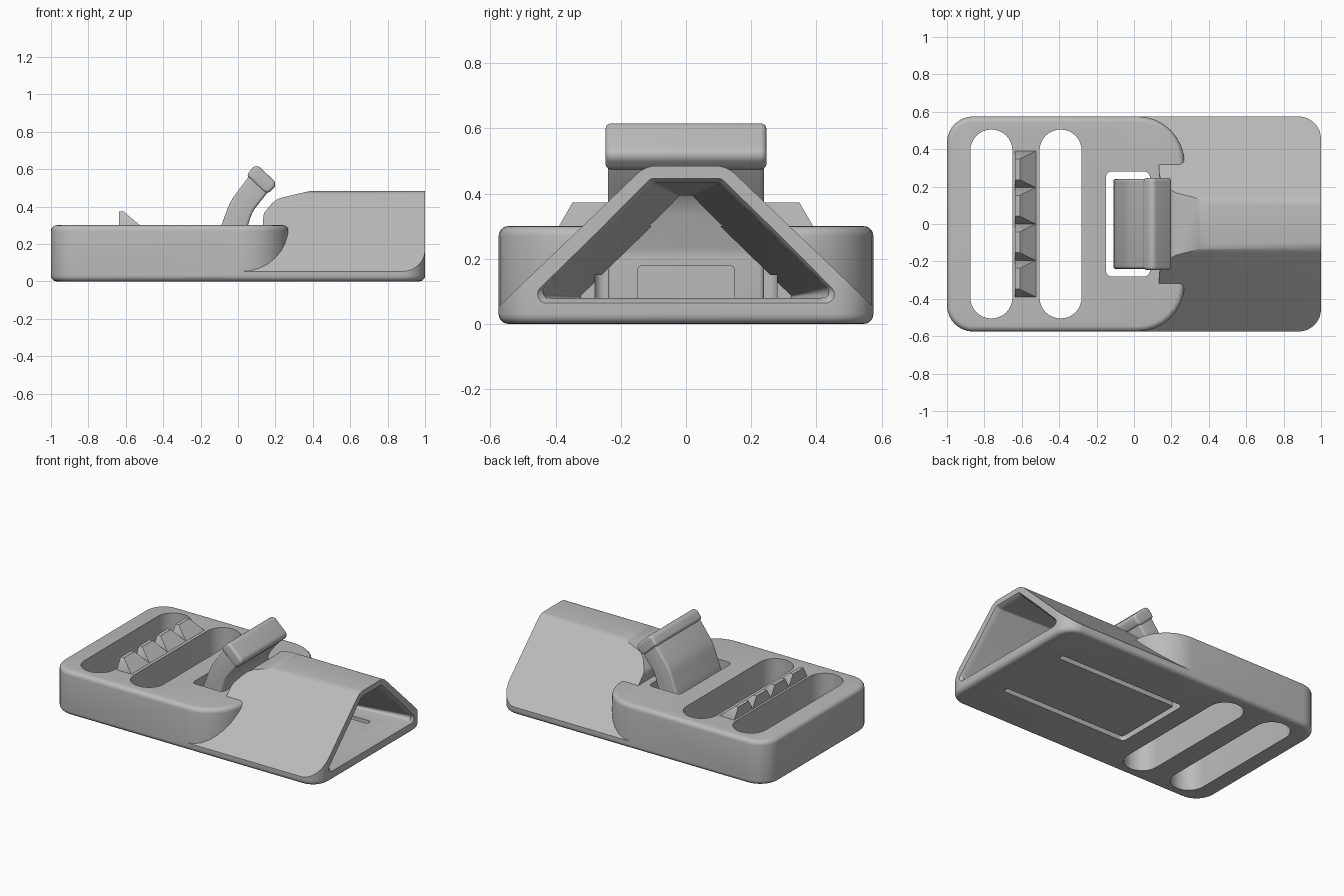
import bpy, bmesh, math
from mathutils import Vector

old = bpy.data.objects.get("Cube")
if old:
    bpy.data.objects.remove(old, do_unlink=True)

grey = bpy.data.materials.new("mid grey")
grey.use_nodes = True
COLOUR = (0.5, 0.5, 0.5, 1)
grey.diffuse_color = COLOUR
grey.node_tree.nodes["Principled BSDF"].inputs["Base Color"].default_value = COLOUR


def rounded(points, steps=8):
    """Outline from (u, v, radius) corners, each replaced by an arc."""
    out = []
    for i, (u, v, r) in enumerate(points):
        p = Vector((u, v))
        if not r:
            out.append(p)
            continue
        a = (Vector(points[i - 1][:2]) - p).normalized()
        b = (Vector(points[(i + 1) % len(points)][:2]) - p).normalized()
        half = a.angle(b) / 2
        centre = p + (a + b).normalized() * r / math.sin(half)
        start = (p + a * r / math.tan(half) - centre).normalized()
        end = (p + b * r / math.tan(half) - centre).normalized()
        turn = math.pi - 2 * half
        for k in range(steps + 1):
            t = turn * k / steps
            d = (start * math.sin(turn - t) + end * math.sin(t)) / math.sin(turn)
            out.append(centre + d * r)
    return out


def rect(x0, x1, y0, y1, r=0.0, r_right=None):
    rr = r if r_right is None else r_right
    return rounded([(x0, y0, r), (x1, y0, rr), (x1, y1, rr), (x0, y1, r)])


PLACE = {"x": lambda u, v, w: (w, u, v),
         "y": lambda u, v, w: (u, w, v),
         "z": lambda u, v, w: (u, v, w)}


def loft(name, sections, axis, bevel=0.0):
    """Solid through matching outlines, each given as (position, outline)."""
    bm = bmesh.new()
    rings = [[bm.verts.new(PLACE[axis](p[0], p[1], w)) for p in pts] for w, pts in sections]
    n = len(rings[0])
    for low, high in zip(rings, rings[1:]):
        for i in range(n):
            j = (i + 1) % n
            bm.faces.new((low[i], low[j], high[j], high[i]))
    bm.faces.new(rings[0])
    bm.faces.new(rings[-1])
    bmesh.ops.recalc_face_normals(bm, faces=bm.faces)
    if bevel:
        rims = [e for e in bm.edges if e.calc_face_angle(0) > math.radians(50)]
        bmesh.ops.bevel(bm, geom=rims, offset=bevel, segments=5, profile=0.5, affect="EDGES")
    mesh = bpy.data.meshes.new(name)
    bm.to_mesh(mesh)
    bm.free()
    mesh.materials.append(grey)
    ob = bpy.data.objects.new(name, mesh)
    bpy.context.collection.objects.link(ob)
    return ob


def prism(name, outline, axis, lo, hi, bevel=0.0):
    return loft(name, [(lo, outline), (hi, outline)], axis, bevel)


def combine(ob, tool, operation):
    """Apply a boolean and discard the tool."""
    mod = ob.modifiers.new("cut", "BOOLEAN")
    mod.operation, mod.object, mod.solver = operation, tool, "EXACT"
    bpy.context.view_layer.update()
    deps = bpy.context.evaluated_depsgraph_get()
    mesh = bpy.data.meshes.new_from_object(ob.evaluated_get(deps))
    ob.modifiers.clear()
    ob.data = mesh
    bpy.data.objects.remove(tool, do_unlink=True)


# Tunnel: sloped section, trimmed by the plan outline and the humped side profile
section = rounded([(-0.63, -0.1, 0), (0.63, -0.1, 0), (0.63, 0, 0),
                   (0.125, 0.485, 0.09), (-0.125, 0.485, 0.09), (-0.63, 0, 0)])
tunnel = prism("tunnel", section, "x", -0.2, 1.1)
plan = prism("plan", rect(-0.4, 1, -0.575, 0.575, 0.04, 0.12), "z", 0, 0.8, 0.03)
combine(tunnel, plan, "INTERSECT")
profile = rounded([(-0.1, -0.1, 0), (1.2, -0.1, 0), (1.2, 0.484, 0), (0.39, 0.484, 0.2),
                   (0.2, 0.44, 0.12), (0.135, 0.36, 0.05), (0.135, 0.28, 0), (-0.1, 0.28, 0)])
combine(tunnel, prism("side", profile, "y", -0.8, 0.8), "INTERSECT")

# Strap slab joined to the tunnel
body = prism("buckle_body", rect(-1, 0.27, -0.575, 0.575, 0.14, 0.25), "z", 0, 0.3, 0.03)
combine(body, tunnel, "UNION")


# Tapering cavity with a flared mouth
def cavity(half, floor, ridge, top, r):
    return rounded([(-half, floor, r), (half, floor, r), (ridge, top, r), (-ridge, top, r)])


hollow = loft("hollow", [(0.08, cavity(0.33, 0.08, 0.012, 0.39, 0.004)),
                         (0.96, cavity(0.465, 0.08, 0.1, 0.432, 0.02)),
                         (0.985, cavity(0.475, 0.074, 0.103, 0.437, 0.025)),
                         (1.02, cavity(0.52, 0.05, 0.115, 0.46, 0.03))], "x")
combine(body, hollow, "DIFFERENCE")

# Lever opening and strap slots
combine(body, prism("opening", rect(-0.15, 0.085, -0.28, 0.28, 0.03), "z", 0.08, 0.7), "DIFFERENCE")
for left in (-0.875, -0.505):
    slot = rect(left, left + 0.225, -0.505, 0.505, 0.112)
    combine(body, prism("slot", slot, "z", -0.1, 0.5), "DIFFERENCE")

# U-shaped gap that frees the spring tongue
gap = rounded([(-0.15, -0.28, 0.03), (0.8, -0.28, 0.015), (0.8, -0.24, 0.015), (-0.11, -0.24, 0.01),
               (-0.11, 0.24, 0.01), (0.8, 0.24, 0.015), (0.8, 0.28, 0.015), (-0.15, 0.28, 0.03)])
combine(body, prism("gap", gap, "z", -0.1, 0.15), "DIFFERENCE")

# Curved lever with its rounded head
stem = rounded([(-0.108, 0.01, 0), (0.03, 0.01, 0), (0.03, 0.22, 0.1), (0.075, 0.37, 0.2),
                (0.17, 0.49, 0), (0.08, 0.59, 0), (-0.04, 0.43, 0.3), (-0.108, 0.25, 0.3)])
lever = prism("release_lever", stem, "y", -0.24, 0.24, 0.015)
head = rounded([(0.155, 0.462, 0.03), (0.212, 0.52, 0.03), (0.095, 0.63, 0.03), (0.045, 0.565, 0.02)])
lever_head = prism("lever_head", head, "y", -0.247, 0.247, 0.018)
gusset = prism("lever_gusset", rect(-0.15, 0.15, 0.06, 0.18, 0.015), "x", 0, 0.12)

# Row of gripping teeth
teeth = []
for k in range(4):
    y = (k - 1.5) * 0.195
    base = rect(-0.635, -0.525, y - 0.0975, y + 0.0975)
    tip = rect(-0.635, -0.61, y - 0.056, y + 0.056)
    teeth.append(loft("grip_tooth", [(0.29, base), (0.3, base), (0.372, tip)], "z"))

# Smooth shading with crisp edges
bpy.ops.object.select_all(action="DESELECT")
for ob in [body, lever, lever_head, gusset] + teeth:
    ob.select_set(True)
bpy.context.view_layer.objects.active = body
bpy.ops.object.shade_smooth_by_angle(angle=math.radians(30))
